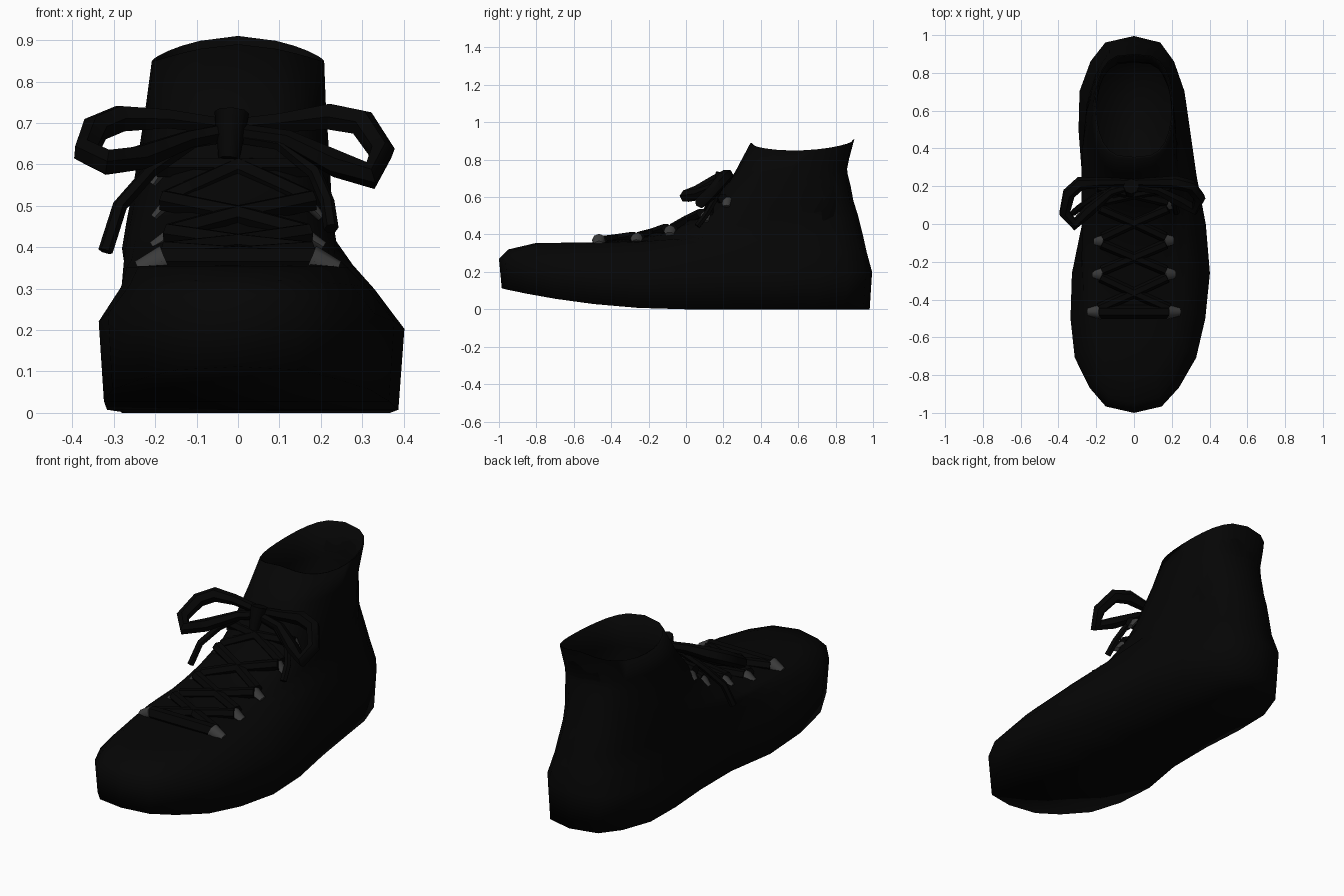
import bpy, bmesh, math
from mathutils import Vector, Matrix

if "Cube" in bpy.data.objects:
    bpy.data.objects.remove(bpy.data.objects["Cube"])


def material(name, v):
    m = bpy.data.materials.new(name)
    m.diffuse_color = (v, v, v, 1)
    m.use_nodes = True
    m.node_tree.nodes["Principled BSDF"].inputs["Base Color"].default_value = m.diffuse_color
    return m


BLACK = material("black leather", 0.0015)
LACE = material("black lace", 0.0014)
METAL = material("dark metal", 0.045)


def lerp(a, b, t):
    return a + (b - a) * t


def table(pts, y):
    for (a, va), (b, vb) in zip(pts, pts[1:]):
        if y <= b:
            return lerp(va, vb, max(0, (y - a) / (b - a)))
    return pts[-1][1]


def finish(obj, mat, angle=50):
    obj.data.materials.clear()
    obj.data.materials.append(mat)
    bpy.ops.object.select_all(action='DESELECT')
    obj.select_set(True)
    bpy.context.view_layer.objects.active = obj
    bpy.ops.object.shade_smooth_by_angle(angle=math.radians(angle))


def mesh_object(name, bm, mat, angle=50):
    bmesh.ops.recalc_face_normals(bm, faces=bm.faces)
    me = bpy.data.meshes.new(name)
    bm.to_mesh(me)
    bm.free()
    obj = bpy.data.objects.new(name, me)
    bpy.context.collection.objects.link(obj)
    finish(obj, mat, angle)
    return obj


# Foot half widths along the length, for each side
LEFT = [(-1, .34), (-.7, .39), (-.3, .345), (0, .275), (.4, .285), (.6, .36), (1, .35)]
RIGHT = [(-1, .33), (-.7, .41), (-.3, .415), (0, .38), (.4, .315), (.6, .335), (1, .32)]

# Rings: front y, front z, back y, back z, sag, blend to ankle width,
# ankle width, scale, x shift, roundness (z of None follows the sole)
RINGS = [
    (-.985, 0, .982, None, 0, 0, .3, .965, 0, .62),
    (-1, .27, .995, .20, .045, 0, .3, 1, 0, .62),
    (-.95, .32, .965, .31, .02, .3, .27, .92, 0, .62),
    (-.8, .355, .945, .40, .02, .75, .26, 1, -.01, .64),
    (-.5, .355, .92, .50, .03, 1, .26, 1, -.02, .65),
    (-.26, .385, .895, .58, .025, 1, .25, 1, -.02, .65),
    (-.03, .45, .88, .66, .02, 1, .24, 1, -.015, .65),
    (.1, .535, .865, .72, .0, 1, .23, 1, -.01, .63),
    (.26, .73, .86, .76, 0, 1, .217, 1, -.005, .6),
    (.345, .89, .90, .91, .05, 1, .208, 1, 0, .6),
    (.355, .887, .893, .907, .05, 1, .2, 1, 0, .6),
    (.34, .70, .855, .72, 0, 1, .198, 1, 0, .62),
    (.33, .28, .88, .28, 0, 1, .205, 1, -.01, .65),
]
N = 12


def ring_points(yf, zf, yb, zb, sag, k, c, s, dx, p):
    pts = []
    for j in range(2 * N):
        i, side, widths = (j, 1, RIGHT) if j <= N else (2 * N - j, -1, LEFT)
        t = math.pi * i / N
        f = (1 - math.cos(t)) / 2
        y = lerp(yf, yb, f)
        w = s * lerp(table(widths, y), c, k)
        if zb is None:
            z = zf * (1 - f) + .115 * max(0, -y) ** 2
        else:
            dip = max(0, math.sin(math.pi * f))
            z = lerp(zf, zb, f) - sag * (dip ** .5 if zf > .8 else dip)
        pts.append((dx + side * w * max(0, math.sin(t)) ** p, y, z))
    return pts


# Boot body with open collar and lining
bm = bmesh.new()
loops = [[bm.verts.new(q) for q in ring_points(*r)] for r in RINGS]
for a, b in zip(loops, loops[1:]):
    for j in range(2 * N):
        m = (j + 1) % (2 * N)
        bm.faces.new((a[j], a[m], b[m], b[j]))
for ring in (loops[0], loops[-1]):
    for i in range(N):
        quad = [ring[i], ring[i + 1], ring[2 * N - i - 1], ring[-i]]
        bm.faces.new(list(dict.fromkeys(quad)))
mesh_object("boot_body", bm, BLACK, 110)


def lace(name, pts, radius, widths=None):
    cu = bpy.data.curves.new(name, 'CURVE')
    cu.dimensions = '3D'
    cu.bevel_depth = radius
    cu.bevel_resolution = 1
    cu.use_fill_caps = True
    sp = cu.splines.new('POLY')
    sp.points.add(len(pts) - 1)
    for i, q in enumerate(pts):
        sp.points[i].co = (*q, 1)
        sp.points[i].radius = widths[i] if widths else 1
    obj = bpy.data.objects.new(name, cu)
    bpy.context.collection.objects.link(obj)
    bpy.ops.object.select_all(action='DESELECT')
    obj.select_set(True)
    bpy.context.view_layer.objects.active = obj
    bpy.ops.object.convert(target='MESH')
    finish(bpy.context.view_layer.objects.active, LACE)


def tapered(name, a, b, r1, r2, mat, flat=1):
    """Cone from a to b, squashed across its length by flat."""
    a, b = Vector(a), Vector(b)
    bm = bmesh.new()
    bmesh.ops.create_cone(bm, cap_ends=True, segments=8, radius1=r1, radius2=r2,
                          depth=(b - a).length)
    axis = (b - a).normalized()
    across = Vector((0, 1, 0)).cross(axis).normalized()
    along = axis.cross(across)
    rot = Matrix((across * flat, along, axis)).transposed().to_4x4()
    bmesh.ops.transform(bm, matrix=Matrix.Translation((a + b) / 2) @ rot, verts=bm.verts)
    mesh_object(name, bm, mat)


# Eyelet rows: half spacing, y, z at eyelet, z at centre,
# then eyelet reach outward, drop, radius and flatness
ROWS = [(.185, -.465, .36, .36, .055, .025, .038, 1),
        (.168, -.265, .382, .388, .045, .03, .037, .6),
        (.163, -.088, .425, .42, .043, .032, .036, .55),
        (.172, .1, .505, .525, .03, .042, .032, .5),
        (.185, .215, .585, .65, .02, .042, .029, .5)]
for n, (x, y, z, zc, out, drop, r, flat) in enumerate(ROWS):
    for tag, s in (("left", -1), ("right", 1)):
        tapered(f"eyelet_{tag}_{n + 1}", (s * (x - .01), y, z + .008),
                (s * (x + out), y, z + .008 - drop), r, r * .65, METAL, flat)

# Straight first lace, then crossing laces up the instep
x, y, z, zc = ROWS[0][:4]
lace("lace_bar", [(-x, y, z + .006), (0, y, zc + .006), (x, y, z + .006)], .036)
for n, (lo, hi) in enumerate(zip(ROWS, ROWS[1:])):
    for tag, s in (("a", -1), ("b", 1)):
        mid = (0, (lo[1] + hi[1]) / 2, (lo[3] + hi[3]) / 2 + .004)
        lace(f"lace_cross_{n + 1}_{tag}",
             [(s * lo[0], lo[1] + .018, lo[2] + .008), mid,
              (-s * (hi[0] + .008), hi[1] - .018, hi[2] + .008)], .027)

# Bow: loops, tails and knot
LOOP = (.7, .85, 1.15, 1.15, 1.05, 1.1, 1.05, .75, .7)
lace("bow_loop_left", [(-.02, .22, .69), (-.17, .22, .71), (-.285, .215, .71),
                       (-.345, .16, .685), (-.367, .06, .63), (-.315, .0, .605),
                       (-.24, .07, .615), (-.12, .17, .66), (-.02, .2, .68)], .031, LOOP)
lace("bow_loop_right", [(-.02, .22, .69), (.1, .22, .70), (.22, .22, .715),
                        (.30, .2, .70), (.347, .14, .63), (.32, .08, .573),
                        (.24, .12, .60), (.12, .18, .66), (-.02, .2, .68)], .031, LOOP)
lace("bow_tail_left", [(-.02, .2, .67), (-.11, .18, .655), (-.21, .14, .585),
                       (-.285, .09, .50), (-.32, .06, .39)], .018)
lace("bow_tail_right", [(-.02, .2, .67), (.1, .18, .65), (.185, .15, .58),
                        (.215, .11, .51), (.225, .06, .445)], .018)
tapered("bow_knot", (-.022, .165, .612), (-.015, .2, .725), .025, .042, LACE)
